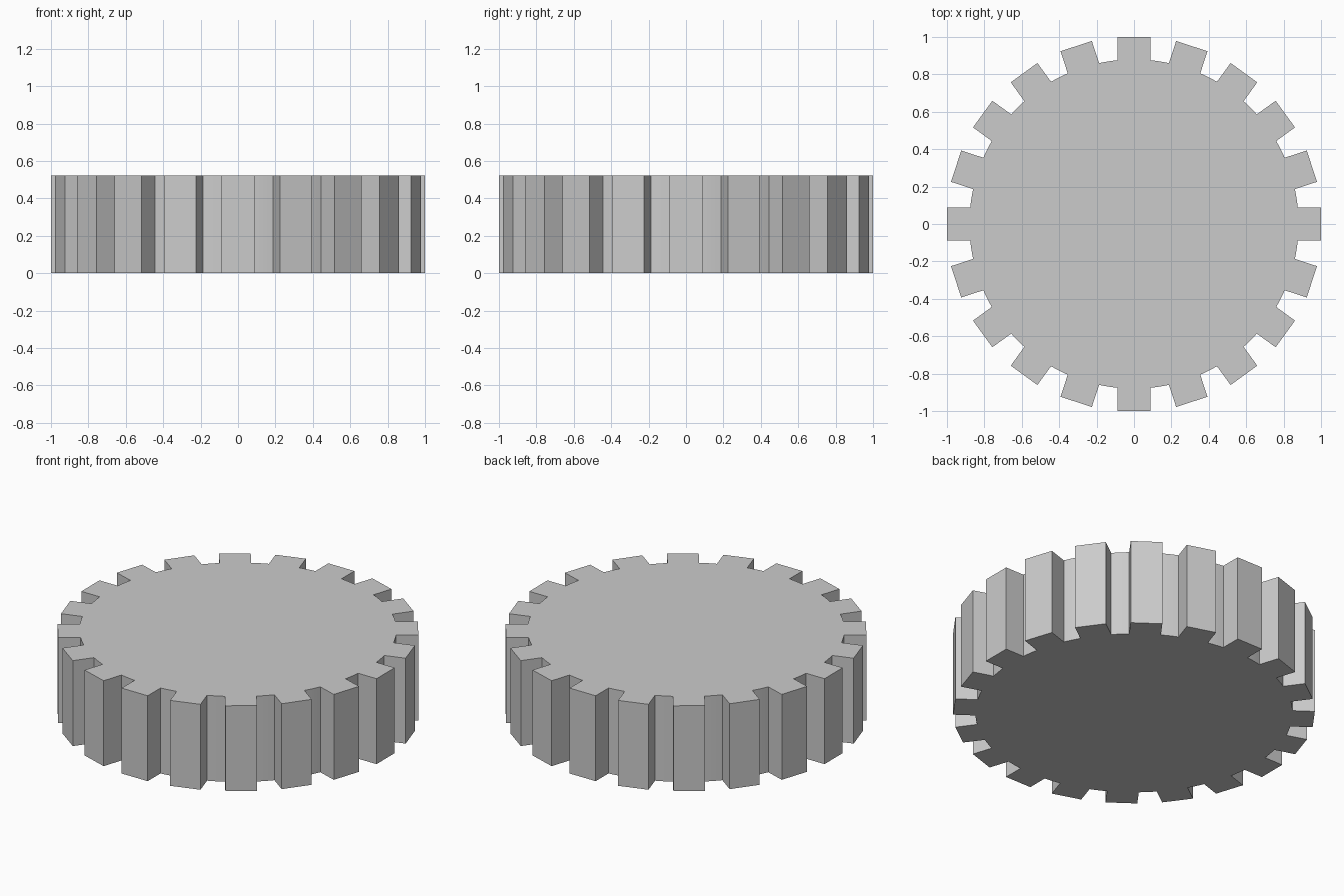
import bpy, bmesh
from math import asin, cos, sin, tau

if "Cube" in bpy.data.objects:
    bpy.data.objects.remove(bpy.data.objects["Cube"])

TEETH = 20
TIP = 1.0          # flat tooth tip distance
ROOT = 0.88        # valley radius
HALF = 0.088       # half tooth width
HEIGHT = 0.523
ARC_STEPS = 4      # segments in each valley

half_angle = asin(HALF / ROOT)
pitch = tau / TEETH

# gear outline: straight-sided tooth, then curved valley
outline = []
for i in range(TEETH):
    a = i * pitch
    for side in (-1, 1):
        outline.append((TIP * cos(a) - side * HALF * sin(a),
                        TIP * sin(a) + side * HALF * cos(a)))
    for k in range(ARC_STEPS + 1):
        t = a + half_angle + (pitch - 2 * half_angle) * k / ARC_STEPS
        outline.append((ROOT * cos(t), ROOT * sin(t)))

# extrude the outline into a solid gear
bm = bmesh.new()
face = bm.faces.new([bm.verts.new((x, y, 0)) for x, y in outline])
ext = bmesh.ops.extrude_face_region(bm, geom=[face], use_keep_orig=True)
top = [g for g in ext["geom"] if isinstance(g, bmesh.types.BMVert)]
bmesh.ops.translate(bm, verts=top, vec=(0, 0, HEIGHT))
bmesh.ops.recalc_face_normals(bm, faces=bm.faces)

mesh = bpy.data.meshes.new("gear")
bm.to_mesh(mesh)
bm.free()
gear = bpy.data.objects.new("gear", mesh)
bpy.context.collection.objects.link(gear)

# smooth valleys, sharp teeth
bpy.context.view_layer.objects.active = gear
gear.select_set(True)
bpy.ops.object.shade_smooth_by_angle(angle=0.15)
